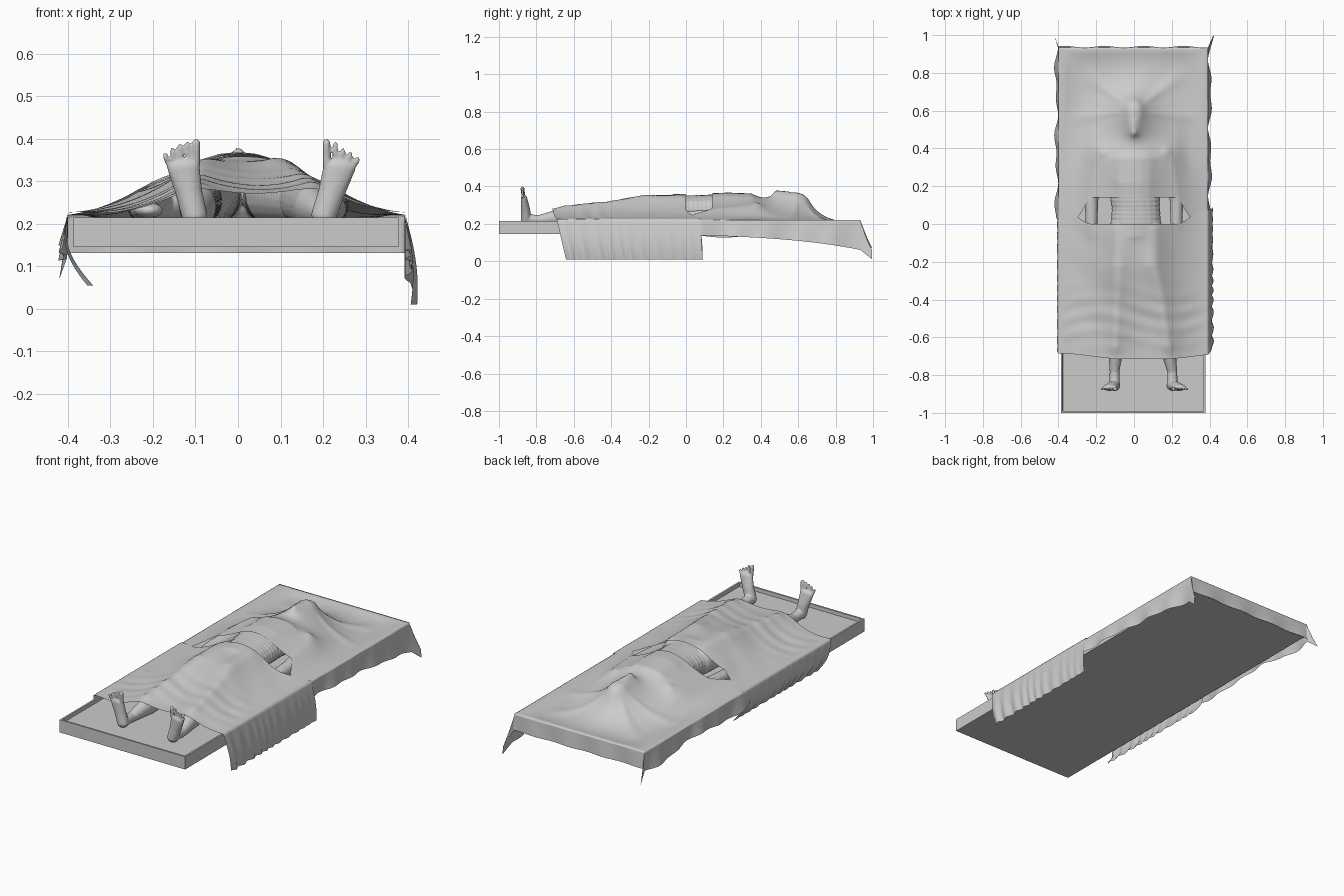
import bpy, bmesh, math
from mathutils import Vector, Matrix
from mathutils.bvhtree import BVHTree

if "Cube" in bpy.data.objects:
    bpy.data.objects.remove(bpy.data.objects["Cube"])


def add_object(name, me, smooth=True):
    for p in me.polygons:
        p.use_smooth = smooth
    ob = bpy.data.objects.new(name, me)
    bpy.context.collection.objects.link(ob)
    return ob


# ---------- tray: shallow box with a thin raised rim
bm = bmesh.new()
bmesh.ops.create_cube(bm, size=1, matrix=Matrix.Translation((-0.005, -0.037, 0.18))
                      @ Matrix.Diagonal((0.765, 1.925, 0.07, 1)))
top = max(bm.faces, key=lambda f: f.calc_center_median().z)
bmesh.ops.inset_region(bm, faces=[top], thickness=0.014)
bmesh.ops.inset_region(bm, faces=[top], thickness=0.001)
bmesh.ops.translate(bm, verts=top.verts, vec=(0, 0, -0.02))
tray = bpy.data.meshes.new("tray")
bm.to_mesh(tray)
bm.free()
add_object("tray", tray, False)

# ---------- body: chains of ellipsoids fused by a voxel remesh
bm = bmesh.new()
bmesh.ops.create_uvsphere(bm, u_segments=16, v_segments=10, radius=1)
unit_verts = [v.co.copy() for v in bm.verts]
unit_faces = [[v.index for v in f.verts] for f in bm.faces]
bm.free()
verts, faces = [], []


def chain(*stations):
    """Each station is (x, y, z, rx, ry, rz); blends ellipsoids between them."""
    for a, b in zip(stations, stations[1:]):
        length = (Vector(a[:3]) - Vector(b[:3])).length
        n = max(2, int(length / (0.35 * min(a[3:] + b[3:]))))
        for k in range(n + 1):
            x, y, z, rx, ry, rz = [p + (q - p) * k / n for p, q in zip(a, b)]
            base = len(verts)
            verts.extend((x + v.x * rx, y + v.y * ry, z + v.z * rz) for v in unit_verts)
            faces.extend([i + base for i in f] for f in unit_faces)


# torso, neck, head and nose
chain((0.01, -0.06, 0.275, 0.14, 0.06, 0.077), (0.01, 0.08, 0.275, 0.13, 0.06, 0.08),
      (0.0, 0.22, 0.28, 0.14, 0.06, 0.083), (0.0, 0.34, 0.275, 0.15, 0.06, 0.083),
      (0.0, 0.41, 0.265, 0.12, 0.04, 0.06))
chain((0, 0.42, 0.27, 0.05, 0.05, 0.05), (0, 0.52, 0.275, 0.045, 0.05, 0.05))
chain((0, 0.52, 0.30, 0.052, 0.07, 0.065), (0, 0.58, 0.285, 0.068, 0.09, 0.078))
chain((0, 0.485, 0.36, 0.012, 0.018, 0.014), (0, 0.545, 0.355, 0.01, 0.02, 0.014))

for s, ankle, ball in ((-1, -0.103, -0.128), (1, 0.203, 0.238)):
    # arm and hand
    chain((s * 0.15, 0.37, 0.26, 0.06, 0.05, 0.05), (s * 0.19, 0.34, 0.25, 0.04, 0.04, 0.045),
          (s * 0.225, 0.12, 0.24, 0.036, 0.03, 0.036), (s * 0.225, -0.06, 0.235, 0.03, 0.03, 0.028),
          (s * 0.21, -0.15, 0.232, 0.034, 0.04, 0.018))
    # leg
    chain((0.01 + s * 0.07, -0.03, 0.27, 0.08, 0.06, 0.075), (0.01 + s * 0.08, -0.22, 0.27, 0.074, 0.05, 0.076),
          (0.03 + s * 0.115, -0.42, 0.255, 0.05, 0.05, 0.056), (0.04 + s * 0.135, -0.64, 0.24, 0.044, 0.05, 0.05),
          (ankle, -0.78, 0.222, 0.026, 0.03, 0.026), (ankle, -0.84, 0.225, 0.028, 0.03, 0.026))
    # foot, sole facing the front
    chain((ankle, -0.855, 0.222, 0.031, 0.029, 0.026), ((ankle + ball) / 2, -0.858, 0.275, 0.032, 0.025, 0.03),
          (ball, -0.866, 0.33, 0.039, 0.018, 0.025))
    for k in range(5):
        r = 0.0095 if k == 0 else 0.0058
        tip = 0.388 - 0.001 * k - 0.0015 * k * k - (0.01 if s > 0 and k > 1 else 0)
        x = ball + s * (-0.025 + 0.0148 * k - (0.004 if k == 0 else 0))
        chain((x, -0.868, 0.335, r, r, r),
              (x + s * (0.0025 * k - 0.001), -0.874, tip, r, r + 0.002, r + 0.003))

me = bpy.data.meshes.new("body")
me.from_pydata(verts, [], faces)
body = add_object("body", me)
rm = body.modifiers.new("fuse", 'REMESH')
rm.mode, rm.voxel_size, rm.use_smooth_shade = 'VOXEL', 0.0045, True
sm = body.modifiers.new("soften", 'SMOOTH')
sm.factor, sm.iterations = 0.5, 2
bvh = BVHTree.FromObject(body, bpy.context.evaluated_depsgraph_get())

# ---------- sheets: taut membranes relaxed over the body, then hung over the tray edges
XL, XR, NX, NH = -0.400, 0.392, 72, 14


def sheet(name, front, back, ny, edge_z, sag, drop, end_drop, hang, wrinkle):
    xs = [XL + (XR - XL) * i / NX for i in range(NX + 1)]
    ys = [[front(x) + (back(x) - front(x)) * j / ny for x in xs] for j in range(ny + 1)]
    floor = []
    for j in range(ny + 1):
        row = []
        for i, x in enumerate(xs):
            hit = bvh.ray_cast(Vector((x, ys[j][i], 1)), Vector((0, 0, -1)))[0]
            low = edge_z if min(i, NX - i) < 4 or (end_drop and j > ny - 3) else 0.2
            row.append(max(low, hit.z + 0.006 if hit else 0))
        floor.append(row)
    z = [[max(edge_z, f) for f in row] for row in floor]
    last = ny if end_drop else ny + 1
    for _ in range(110):
        for j in range(last):
            up, dn = z[j - 1 if j else 1], z[j + 1 if j < ny else ny - 1]
            row, fl = z[j], floor[j]
            for i in range(1, NX):
                v = (row[i - 1] + row[i + 1] + up[i] + dn[i]) * 0.25 - sag
                v = row[i] + 1.6 * (v - row[i])
                row[i] = v if v > fl[i] else fl[i]
    # inner grid plus hanging side columns and end rows
    ne = 12 if end_drop else 0
    pts, quads = [], []
    width = NX + 2 * NH + 1
    for j in range(ny + ne + 1):
        jj, b = min(j, ny), max(j - ny, 0) / 12
        t = jj / ny
        for c in range(-NH, NX + NH + 1):
            i = min(max(c, 0), NX)
            side = -1 if c < 0 else 1
            a = max(-c, c - NX, 0) / NH
            x, y, h = xs[i], ys[jj][i], z[jj][i]
            du, dv = a * drop(side, t), b * end_drop
            if a == 0 and b == 0:
                h += wrinkle(x, y) * min(1, min(i, NX - i) / 8)
            ox, oy = hang(side, a, t, y) if a else (0, 0)
            k = min(du, dv)
            x += ox + side * 0.2 * k
            y += oy + 0.62 * k + 0.06 * dv + 0.004 * b * math.sin(x * 30)
            h -= du + dv * (1 - 0.45 * a)
            pts.append((x, y, max(h, 0.003)))
    for j in range(ny + ne):
        for q in range(width - 1):
            p = j * width + q
            quads.append((p, p + 1, p + width + 1, p + width))
    me = bpy.data.meshes.new(name)
    me.from_pydata(pts, [], quads)
    return add_object(name, me)


def step(v, lo, hi):
    t = min(1, max(0, (v - lo) / (hi - lo)))
    return t * t * (3 - 2 * t)


# upper sheet: over chest and head, corners drooping at the head end
def upper_hang(side, a, t, y):
    return side * a * (0.012 + 0.012 * math.sin(y * 26 + side) * math.sin(y * 9)), 0


def upper_wrinkle(x, y):
    d = math.hypot(x, y - 0.6)
    ang = math.atan2(y - 0.6, abs(x))
    rays = 0.008 * math.exp(-((ang - 0.65) / 0.16) ** 2) + 0.006 * math.exp(-((ang + 0.12) / 0.12) ** 2)
    return rays * step(d, 0.04, 0.12) * (1 - step(d, 0.25, 0.38))


sheet("upper_sheet", lambda x: 0.03 + 0.11 * (1 - step(abs(x), 0.22, 0.31)), lambda x: 0.933, 78, 0.221, 0.8e-4,
      lambda s, t: 0.08 + 0.03 * t + 0.05 * t ** 3 if s > 0 else 0.075 + 0.02 * t + 0.015 * math.sin(9 * t),
      0.09, upper_hang, upper_wrinkle)


# lower sheet: over hips and legs, long side falls with vertical folds
def lower_hang(side, a, t, y):
    fold = a * 0.006 * math.sin(y * 95 + 1.5 * math.sin(y * 17)) * (1.3 - t)
    oy = a * (0.05 * (1 - t) + 0.015 * t)
    if side > 0:
        return 0.022 * math.sin(a * 2.2) + 0.004 * a + fold, oy
    return -0.014 * math.sin(a * 3.14) + 0.052 * a * a + fold, oy


def lower_wrinkle(x, y):
    w = 0.002 * math.sin(y * 70 + 3 * math.sin(x * 8)) * math.exp(-((y + 0.5) / 0.13) ** 2)
    return w + 0.001 * math.sin(x * 22 + y * 30) + 0.003


sheet("lower_sheet", lambda x: -0.715 + 0.03 * step(abs(x - 0.05), 0.1, 0.45),
      lambda x: 0.075 * step(abs(x), 0.22, 0.38), 72, 0.227, 0.9e-4,
      lambda s, t: 0.217 if s > 0 else 0.172, 0, lower_hang, lower_wrinkle)
